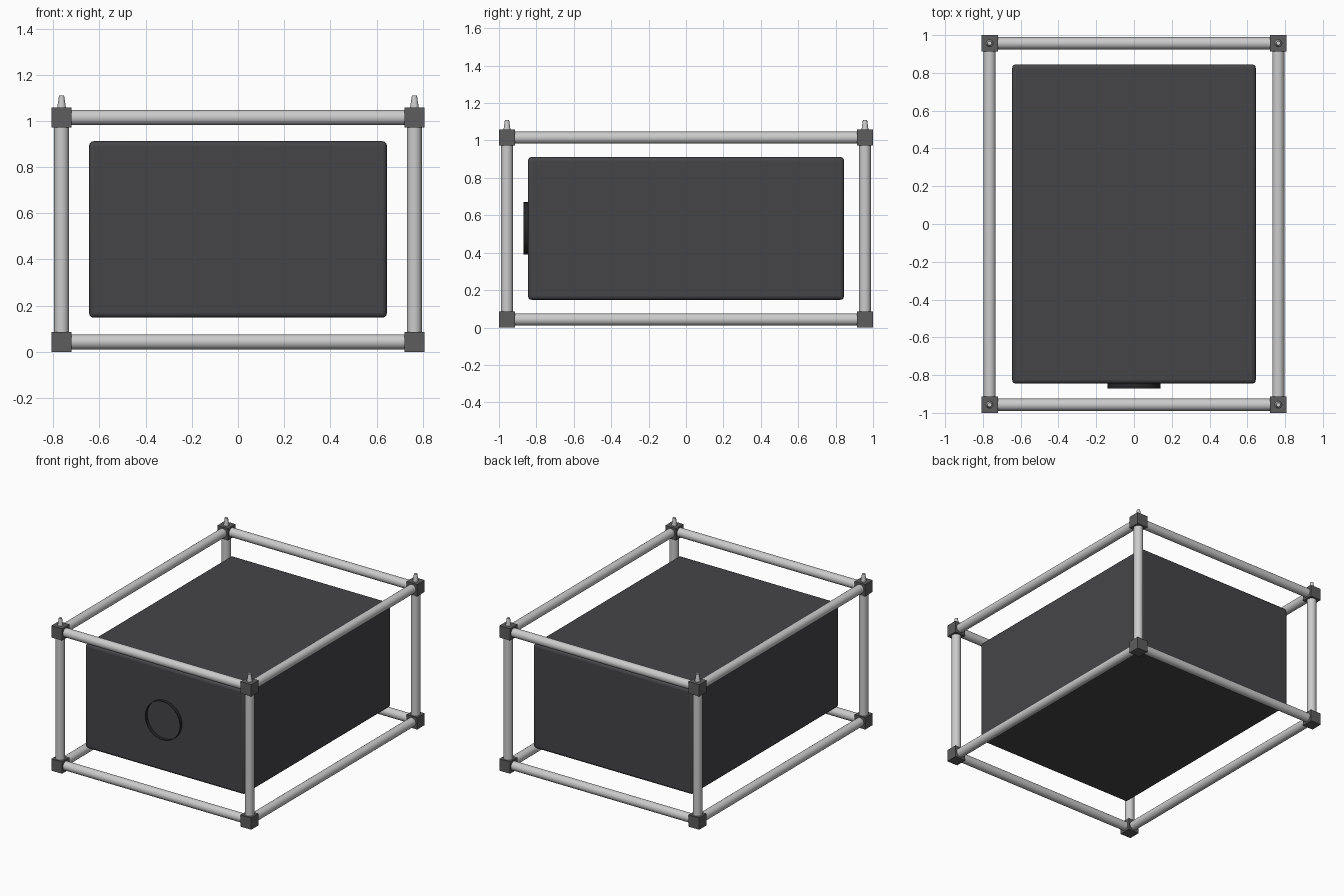
import bpy, math

if "Cube" in bpy.data.objects:
    bpy.data.objects.remove(bpy.data.objects["Cube"])

X, Y, Z0, Z1 = 0.764, 0.957, 0.043, 1.015   # frame node centres
BLOCK, TUBE_R = 0.086, 0.032


def material(name, rgb):
    m = bpy.data.materials.new(name)
    m.diffuse_color = (*rgb, 1)
    m.use_nodes = True
    m.node_tree.nodes["Principled BSDF"].inputs["Base Color"].default_value = m.diffuse_color
    return m


dark = material("dark_shell", (0.06, 0.06, 0.066))
black = material("black_ring", (0.02, 0.02, 0.022))
joint = material("joint_grey", (0.11, 0.11, 0.11))


def finish(name, mat=None, smooth=False):
    ob = bpy.context.object
    ob.name = name
    if mat:
        ob.data.materials.append(mat)
    if smooth:
        bpy.ops.object.shade_smooth_by_angle(angle=math.radians(35))
    return ob


def box(name, loc, size, mat, bevel=0, segments=1):
    bpy.ops.mesh.primitive_cube_add(size=1, location=loc)
    ob = bpy.context.object
    ob.scale = size
    bpy.ops.object.transform_apply(location=False, rotation=False, scale=True)
    if bevel:
        mod = ob.modifiers.new("bevel", 'BEVEL')
        mod.width, mod.segments = bevel, segments
    return finish(name, mat, smooth=bool(bevel))


def tube(name, loc, length, axis):
    rot = {'x': (0, math.pi / 2, 0), 'y': (math.pi / 2, 0, 0), 'z': (0, 0, 0)}[axis]
    bpy.ops.mesh.primitive_cylinder_add(vertices=24, radius=TUBE_R, depth=length,
                                        location=loc, rotation=rot)
    return finish(name, smooth=True)


# Main enclosure
box("enclosure", (0, 0, 0.53), (1.29, 1.69, 0.764), dark, 0.02, 3)

# Open ring standing out of the front face
bpy.ops.mesh.primitive_cylinder_add(vertices=48, radius=0.14, depth=0.05, end_fill_type='NOTHING',
                                    location=(0, -0.845, 0.53), rotation=(math.pi / 2, 0, 0))
finish("front_ring", black, smooth=True)

# Frame: rails between the nodes
for z, level in ((Z0, "lower"), (Z1, "upper")):
    for s in (-1, 1):
        tube(f"{level}_cross_rail", (0, s * Y, z), 2 * X, 'x')
        tube(f"{level}_side_rail", (s * X, 0, z), 2 * Y, 'y')

# Frame: posts, corner blocks and stacking pins
for sx in (-1, 1):
    for sy in (-1, 1):
        x, y = sx * X, sy * Y
        tube("corner_post", (x, y, (Z0 + Z1) / 2), Z1 - Z0, 'z')
        for z in (Z0, Z1):
            box("corner_block", (x, y, z), (BLOCK,) * 3, joint)
        bpy.ops.mesh.primitive_cone_add(vertices=16, radius1=0.02, radius2=0.011, depth=0.06,
                                        location=(x, y, 1.08))
        finish("stacking_pin", smooth=True)
